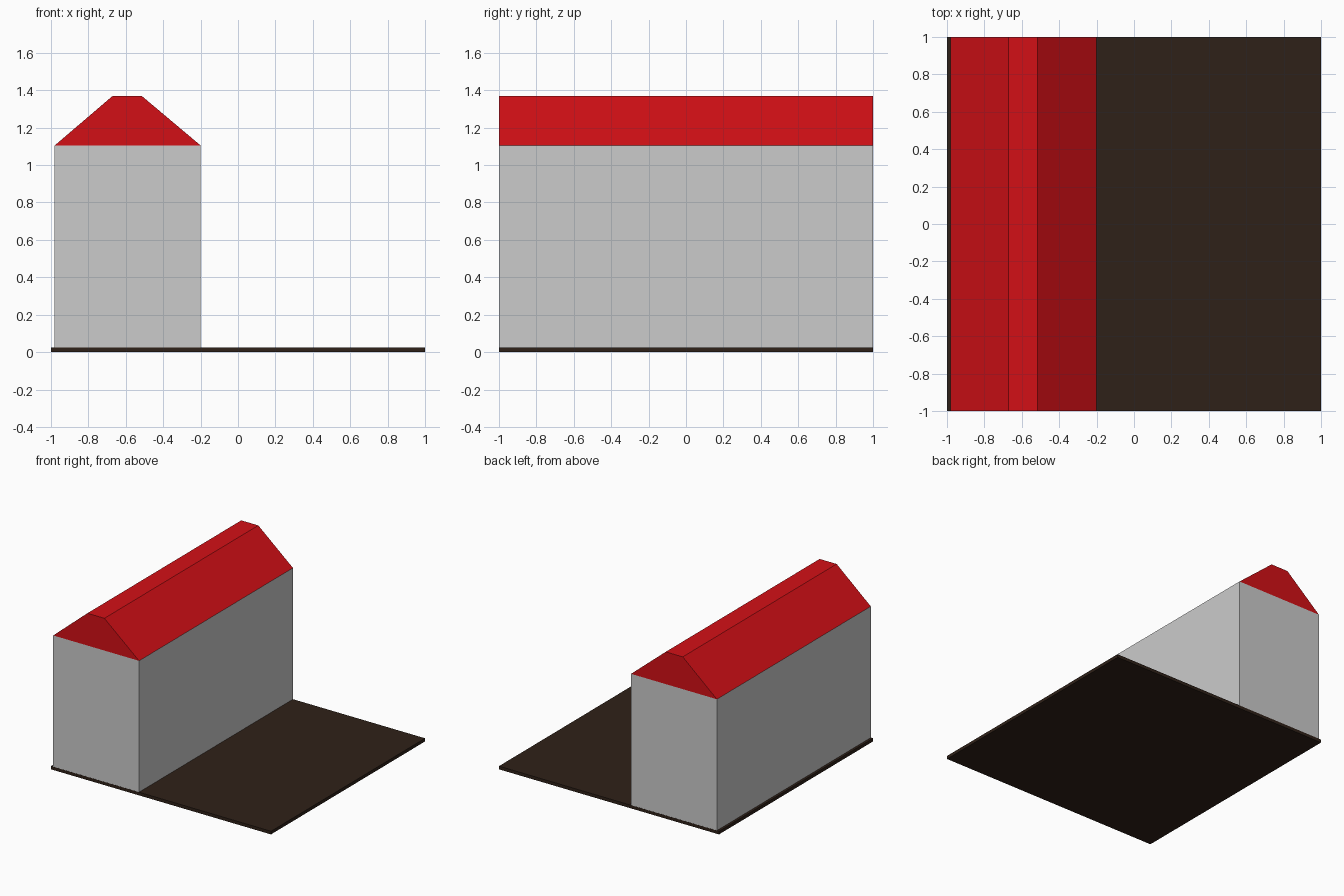
import bpy

if "Cube" in bpy.data.objects:
    bpy.data.objects.remove(bpy.data.objects["Cube"])


def material(name, color):
    mat = bpy.data.materials.new(name)
    mat.diffuse_color = color
    mat.use_nodes = True
    mat.node_tree.nodes["Principled BSDF"].inputs["Base Color"].default_value = mat.diffuse_color
    return mat


def extrude_profile(name, profile, half_depth, mat=None):
    """Closed prism: an x-z profile (counter-clockwise from the front) run along y."""
    n = len(profile)
    verts = [(x, y, z) for y in (-half_depth, half_depth) for x, z in profile]
    faces = [tuple(range(n)), tuple(reversed(range(n, 2 * n)))]
    for i in range(n):
        j = (i + 1) % n
        faces.append((j, i, n + i, n + j))
    mesh = bpy.data.meshes.new(name)
    mesh.from_pydata(verts, [], faces)
    obj = bpy.data.objects.new(name, mesh)
    bpy.context.collection.objects.link(obj)
    if mat:
        mesh.materials.append(mat)
    return obj


def rectangle(x0, x1, z0, z1):
    return [(x0, z0), (x1, z0), (x1, z1), (x0, z1)]


brown = material("dark_brown", (0.028, 0.015, 0.009, 1))
red = material("red", (0.65, 0.005, 0.008, 1))

# Thin square ground slab
extrude_profile("ground_slab", rectangle(-1, 1, 0, 0.026), 1, brown)

# Long grey building block along the left side
extrude_profile("walls", rectangle(-0.98, -0.2, 0.02, 1.105), 0.999)

# Flat-topped gable roof
roof_profile = [(-0.98, 1.105), (-0.2, 1.105), (-0.515, 1.37), (-0.67, 1.37)]
extrude_profile("roof", roof_profile, 0.999, red)
